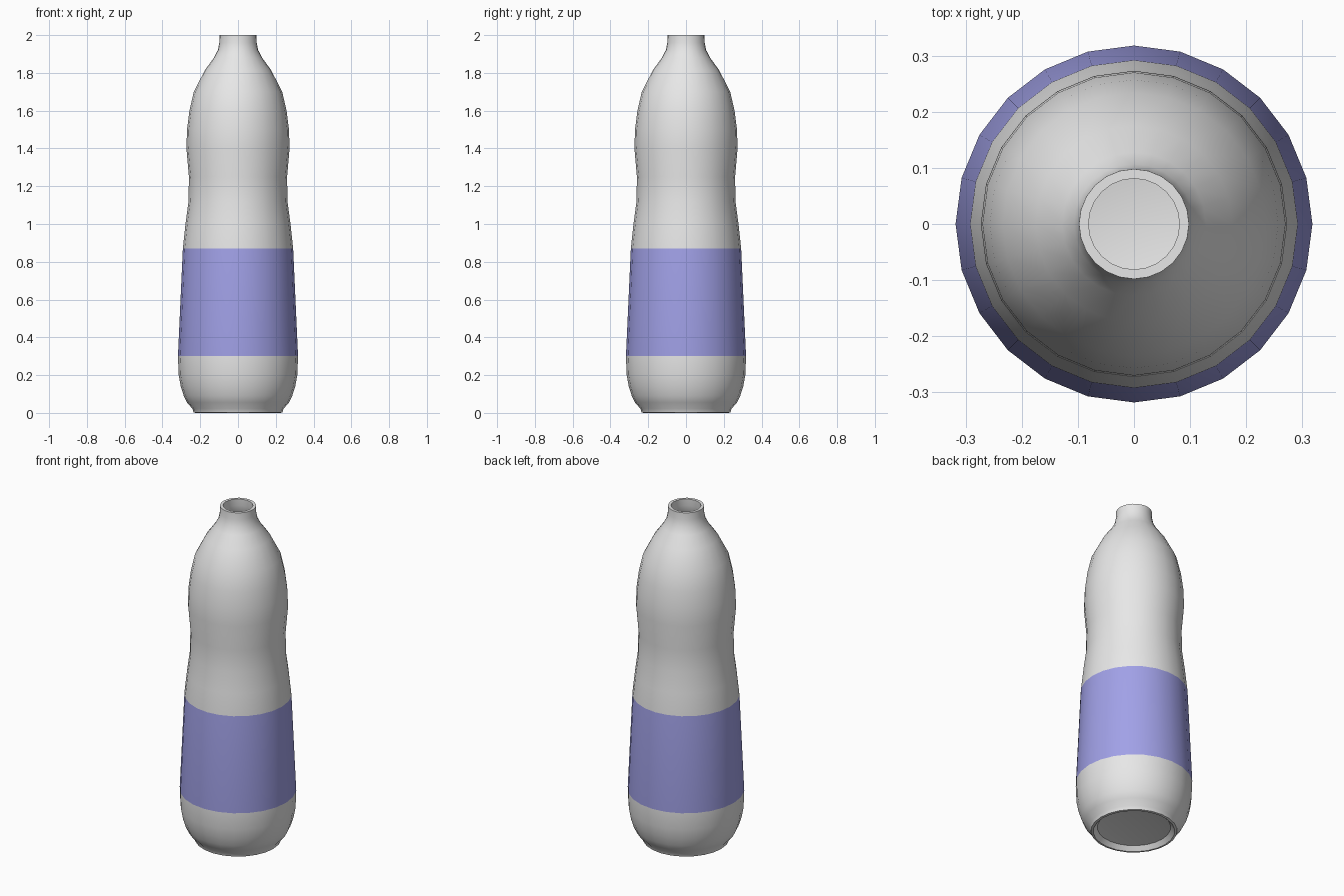
import bpy, bmesh, math

if "Cube" in bpy.data.objects:
    bpy.data.objects.remove(bpy.data.objects["Cube"])

SIDES = 24
LABEL_LOW, LABEL_HIGH = 0.30, 0.87

# Outer profile (radius, height), from the centre of the base up to the lip
outer = [(0.13, 0.035), (0.20, 0.025), (0.222, 0.0), (0.235, 0.002), (0.241, 0.022),
         (0.27, 0.055), (0.287, 0.09), (0.303, 0.14), (0.314, 0.20),
         (0.318, LABEL_LOW), (0.292, LABEL_HIGH), (0.278, 1.0), (0.262, 1.12),
         (0.26, 1.25), (0.273, 1.40), (0.27, 1.50), (0.257, 1.60), (0.234, 1.70),
         (0.175, 1.815), (0.128, 1.88), (0.107, 1.92), (0.099, 1.96), (0.098, 2.0)]
# Inner wall, from the lip down to the floor
wall = 0.016
inner = [(0.081, 2.0)] + [(r - wall, z) for r, z in reversed(outer[6:-1])] + [(0.22, 0.05)]


def material(name, colour):
    m = bpy.data.materials.new(name)
    m.diffuse_color = (*colour, 1)
    m.use_nodes = True
    m.node_tree.nodes["Principled BSDF"].inputs["Base Color"].default_value = m.diffuse_color
    return m


# Bottle: one lathed shell with a closed base and an open neck
bm = bmesh.new()
rings = [[bm.verts.new((r * math.cos(2 * math.pi * i / SIDES),
                        r * math.sin(2 * math.pi * i / SIDES), z))
          for i in range(SIDES)] for r, z in outer + inner]
for k, (a, b) in enumerate(zip(rings, rings[1:])):
    for i in range(SIDES):
        j = (i + 1) % SIDES
        f = bm.faces.new((a[i], a[j], b[j], b[i]))
        # Label band: only the outer faces between its two heights
        height = f.calc_center_median().z
        if k < len(outer) - 1 and LABEL_LOW < height < LABEL_HIGH:
            f.material_index = 1
bm.faces.new(rings[0][::-1])
bm.faces.new(rings[-1])
bm.normal_update()

mesh = bpy.data.meshes.new("bottle")
bm.to_mesh(mesh)
bm.free()
mesh.materials.append(material("light grey", (0.8, 0.8, 0.8)))
mesh.materials.append(material("label lavender", (0.40, 0.40, 0.9)))
bottle = bpy.data.objects.new("bottle", mesh)
bpy.context.collection.objects.link(bottle)

# Smooth shading with sharp lip and base edges
bpy.context.view_layer.objects.active = bottle
bottle.select_set(True)
bpy.ops.object.shade_smooth_by_angle(angle=math.radians(40))
